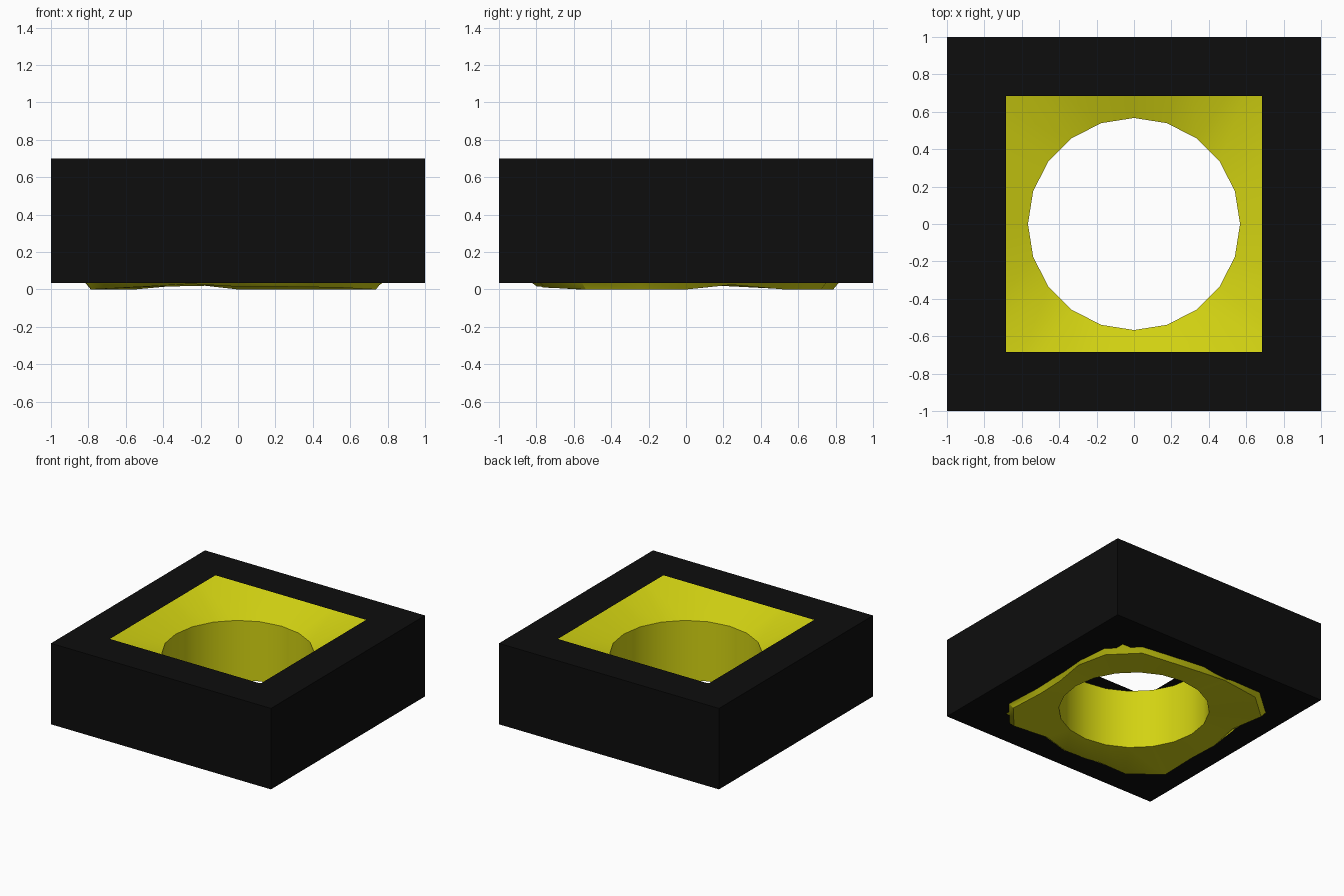
import bpy, bmesh, math

if "Cube" in bpy.data.objects:
    bpy.data.objects.remove(bpy.data.objects["Cube"])

N = 20          # sides of the round hole
HOLE = 0.567    # hole radius
Z0, Z1 = 0.035, 0.70


def material(name, rgb):
    m = bpy.data.materials.new(name)
    m.diffuse_color = (*rgb, 1)
    m.use_nodes = True
    m.node_tree.nodes["Principled BSDF"].inputs["Base Color"].default_value = m.diffuse_color
    return m


def make_object(name, bm, mat):
    bmesh.ops.recalc_face_normals(bm, faces=bm.faces)
    mesh = bpy.data.meshes.new(name)
    bm.to_mesh(mesh)
    bm.free()
    mesh.materials.append(mat)
    ob = bpy.data.objects.new(name, mesh)
    bpy.context.collection.objects.link(ob)
    return ob


def loft(loops, closed):
    """Skin a list of equally long point loops with quads."""
    bm = bmesh.new()
    rings = [[bm.verts.new(p) for p in loop] for loop in loops]
    pairs = list(zip(rings, rings[1:])) + ([(rings[-1], rings[0])] if closed else [])
    for a, b in pairs:
        n = len(a)
        for i in range(n):
            j = (i + 1) % n
            bm.faces.new((a[i], a[j], b[j], b[i]))
    return bm


black = material("black", (0.004, 0.004, 0.004))
yellow = material("yellow", (0.65, 0.65, 0.006))


# Black casing: thin square shell with a square opening above and below
def square(h, z):
    return [(-h, -h, z), (h, -h, z), (h, h, z), (-h, h, z)]


make_object("casing", loft([square(0.685, Z0), square(1, Z0),
                            square(1, Z1), square(0.685, Z1)], False), black)


# Yellow insert: funnel top, round bore, uneven underside that pokes out
def ring(radius, z):
    pts = []
    for i in range(N):
        a = 2 * math.pi * i / N
        r = radius(i, a)
        pts.append((r * math.cos(a), r * math.sin(a), z(i)))
    return pts


outline = [.76, .82, .93, .93, .83, .82, .84, .98, 1.0, .83,
           .82, .85, 1.01, .99, .86, .83, .80, .97, .95, .79]
raised = {1: .025, 6: .03, 9: .025, 13: .012, 14: .03, 15: .015, 16: .015, 17: .01}


def bore(i, a):
    return HOLE


def rounded_square(i, a):
    return 0.95 / max(abs(math.cos(a)), abs(math.sin(a)))


insert = make_object("funnel_insert", loft([
    ring(bore, lambda i: 0.51),
    ring(rounded_square, lambda i: 0.67),
    ring(rounded_square, lambda i: 0.25),
    ring(lambda i, a: outline[i], lambda i: 0.04),
    ring(lambda i, a: outline[i] * 0.96, lambda i: raised.get(i, 0.0)),
    ring(bore, lambda i: 0.02),
], True), yellow)

bpy.context.view_layer.objects.active = insert
insert.select_set(True)
bpy.ops.object.shade_smooth_by_angle(angle=math.radians(35))
